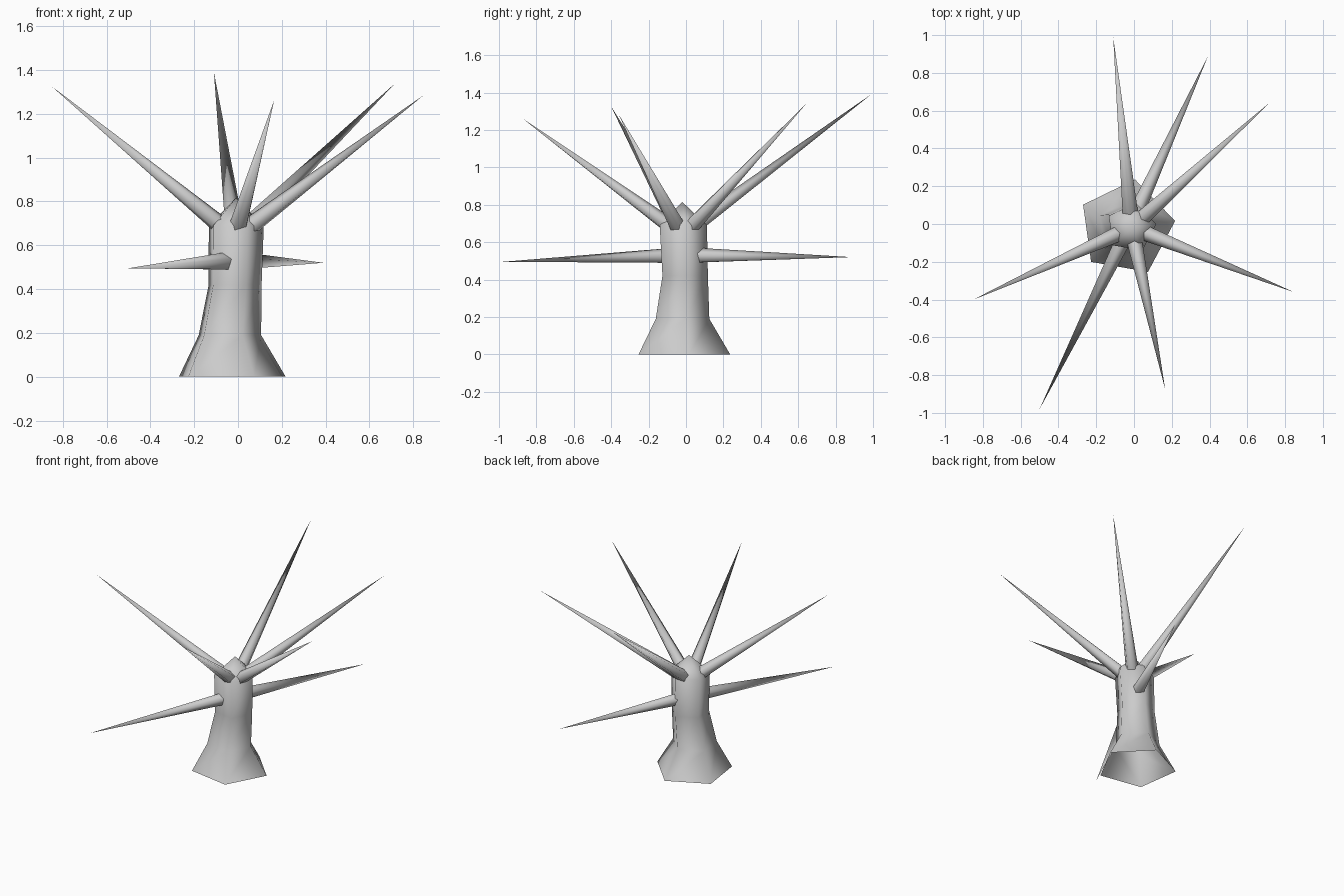
import bpy, bmesh, math
from mathutils import Vector

cube = bpy.data.objects.get("Cube")
if cube:
    bpy.data.objects.remove(cube)

SIDES = 5

bark = bpy.data.materials.new("grey_bark")
bark.use_nodes = True
colour = (0.6, 0.6, 0.6, 1)
bark.diffuse_color = colour
bark.node_tree.nodes["Principled BSDF"].inputs["Base Color"].default_value = colour


def finish(name, bm):
    bmesh.ops.recalc_face_normals(bm, faces=bm.faces)
    for face in bm.faces:
        face.smooth = True
    mesh = bpy.data.meshes.new(name)
    bm.to_mesh(mesh)
    bm.free()
    mesh.materials.append(bark)
    obj = bpy.data.objects.new(name, mesh)
    bpy.context.collection.objects.link(obj)
    return obj


def tapered(name, rings, tip):
    """Skin a stack of vertex rings, open at the start, closed to a tip."""
    bm = bmesh.new()
    loops = [[bm.verts.new(p) for p in ring] for ring in rings]
    end = bm.verts.new(tip)
    for i in range(SIDES):
        j = (i + 1) % SIDES
        for low, high in zip(loops, loops[1:]):
            bm.faces.new((low[i], low[j], high[j], high[i]))
        bm.faces.new((loops[-1][i], loops[-1][j], end))
    return finish(name, bm)


def ring(centre, radius, u, v, start):
    angles = [start + math.tau * i / SIDES for i in range(SIDES)]
    return [Vector(centre) + radius * (math.cos(a) * u + math.sin(a) * v) for a in angles]


# Trunk: flared five-sided stem with a pointed top
X, Y = Vector((1, 0, 0)), Vector((0, 1, 0))
profile = [((-0.04, -0.02, 0), 0.26), ((-0.045, -0.025, 0.19), 0.152),
           ((-0.02, -0.01, 0.42), 0.129), ((-0.015, -0.02, 0.69), 0.134)]
tapered("trunk", [ring(c, r, X, Y, math.radians(8)) for c, r in profile],
        (-0.01, -0.02, 0.815))

# Branches: long thin spikes growing out of the trunk's core
HIGH, LOW = (-0.012, -0.02, 0.635), (-0.02, -0.01, 0.527)
branches = {
    "upper_right_branch": (HIGH, (-0.85, -0.40, 1.325)),
    "upper_back_branch": (HIGH, (-0.11, 0.99, 1.39)),
    "upper_front_branch": (HIGH, (0.165, -0.875, 1.262)),
    "upper_back_left_branch": (HIGH, (0.715, 0.64, 1.337)),
    "upper_left_branch": (HIGH, (0.845, -0.36, 1.283)),
    "lower_front_branch": (LOW, (-0.50, -0.98, 0.495)),
    "lower_back_branch": (LOW, (0.39, 0.885, 0.52)),
}
for name, (root, tip) in branches.items():
    axis = (Vector(tip) - Vector(root)).normalized()
    side = axis.cross(Vector((0, 0, 1))).normalized()
    up = side.cross(axis)
    tapered(name, [ring(root, 0.047, side, up, math.pi / 2)], tip)
